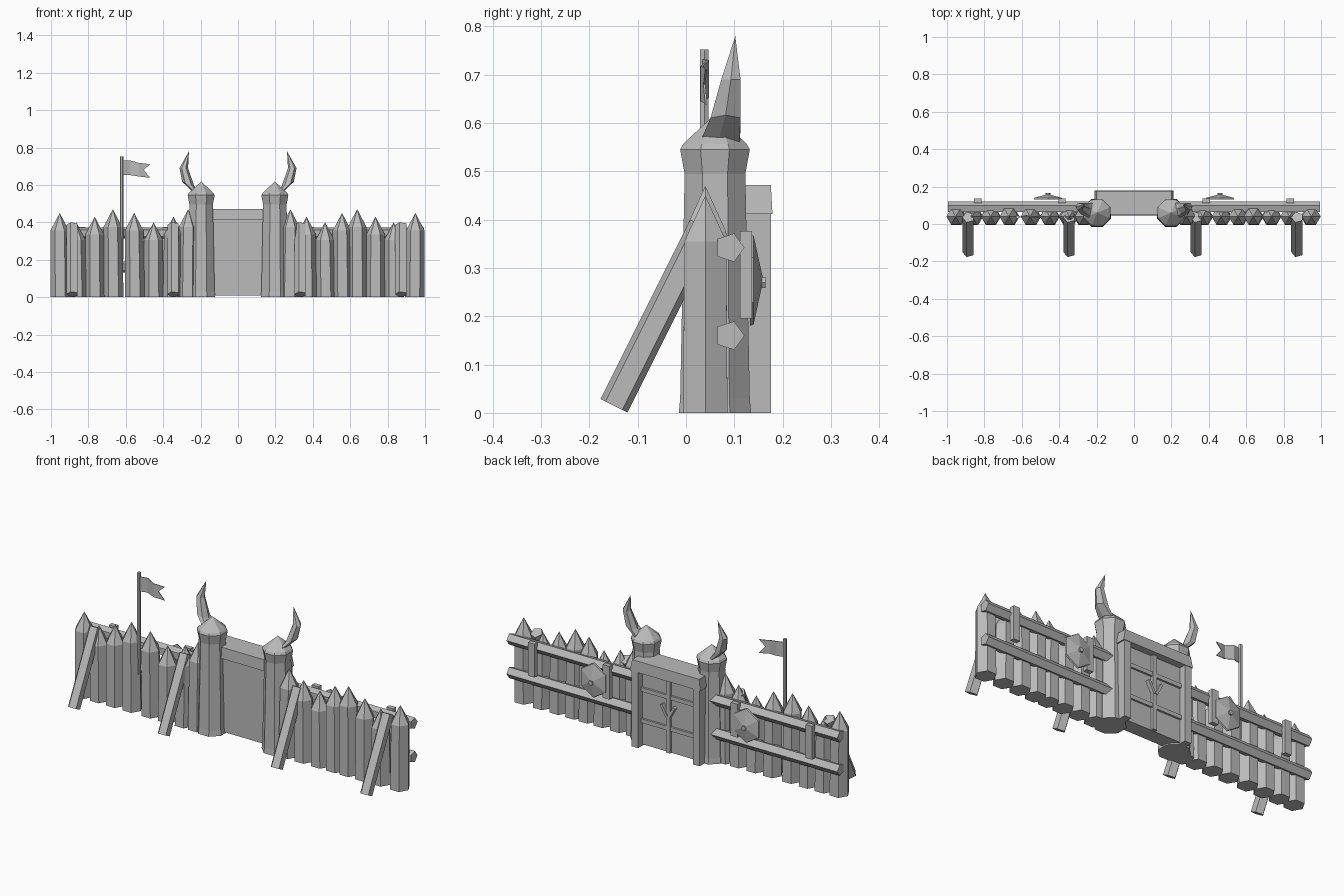
import bpy, bmesh, math, random
from mathutils import Vector, Matrix

random.seed(4)
if "Cube" in bpy.data.objects:
    bpy.data.objects.remove(bpy.data.objects["Cube"], do_unlink=True)

GREY = (0.5, 0.5, 0.5, 1)
mat = bpy.data.materials.new("plain_grey")
mat.use_nodes = True
mat.diffuse_color = GREY
mat.node_tree.nodes["Principled BSDF"].inputs["Base Color"].default_value = GREY


def finish(name, bm):
    bmesh.ops.recalc_face_normals(bm, faces=bm.faces)
    mesh = bpy.data.meshes.new(name)
    bm.to_mesh(mesh)
    bm.free()
    mesh.materials.append(mat)
    obj = bpy.data.objects.new(name, mesh)
    bpy.context.collection.objects.link(obj)
    return obj


def loft(name, rings, sides, u=(1, 0, 0), v=(0, 1, 0), turn=0.0):
    """Skin rings of (centre, radius); a zero radius closes to a point."""
    bm = bmesh.new()
    u, v = Vector(u), Vector(v)
    loops = []
    for centre, radius in rings:
        c = Vector(centre)
        if radius == 0:
            loops.append([bm.verts.new(c)])
            continue
        angles = [turn + math.tau * i / sides for i in range(sides)]
        loops.append([bm.verts.new(c + radius * (u * math.cos(a) + v * math.sin(a))) for a in angles])
    for a, b in zip(loops, loops[1:]):
        for i in range(sides):
            j = (i + 1) % sides
            if len(b) == 1:
                bm.faces.new((a[i], a[j], b[0]))
            else:
                bm.faces.new((a[i], a[j], b[j], b[i]))
    for loop in (loops[0], loops[-1]):
        if len(loop) > 1:
            bm.faces.new(loop)
    return finish(name, bm)


def box(name, low, high, top_inset=0.0, tilt=0.0):
    low, high = Vector(low), Vector(high)
    bm = bmesh.new()
    bmesh.ops.create_cube(bm, size=1)
    for vert in bm.verts:
        if vert.co.z > 0:
            vert.co.x *= 1 - top_inset
            vert.co.y *= 1 - top_inset
        vert.co = Vector([c * d for c, d in zip(vert.co, high - low)])
    bmesh.ops.rotate(bm, verts=bm.verts, matrix=Matrix.Rotation(tilt, 3, 'Y'))
    bmesh.ops.translate(bm, verts=bm.verts, vec=(low + high) / 2)
    return finish(name, bm)


# Sharpened wall stakes
stake_x = {"right": (-.95, -.86, -.765, -.665, -.55, -.45, -.35, -.27),
           "left": (.945, .835, .735, .64, .56, .47, .37, .275)}
tips = (.45, .40, .43, .47, .45, .40, .43, .47)
for side, xs in stake_x.items():
    for x, tip in zip(xs, tips):
        lean = random.uniform(-.006, .006)
        loft(side + "_stake", [((x, .04, 0), .053), ((x + lean, .04, tip - .095), .05),
                               ((x + lean, .04, tip), 0)], 6)

for side, s in (("right", -1), ("left", 1)):
    # Horizontal rails along the back
    for z in (.16, .342):
        loft(side + "_rail", [((s * .2, .09, z), .031), ((s * .995, .09, z), .031)],
             5, (0, 1, 0), (0, 0, 1))
    # Short battens over the rails
    for x in (.385, .835):
        box(side + "_batten", (s * x - .02, .112, .195), (s * x + .02, .137, .376))
    # Faceted shield with a boss
    loft(side + "_shield", [((s * .46, .132, .275), .095), ((s * .46, .14, .275), .092),
                            ((s * .46, .16, .275), 0)],
         6, (.92, 0, 0), (0, 0, 1), math.pi / 6)
    loft(side + "_shield_boss", [((s * .46, .15, .27), .013), ((s * .46, .165, .27), .013)],
         6, (1, 0, 0), (0, 0, 1))
    # Gate tower with flared head and pointed cap
    tx = s * .197
    profile = [(0, .081), (.03, .078), (.495, .068), (.545, .078), (.557, .071), (.618, 0)]
    loft(side + "_tower", [((tx, .06, z), r) for z, r in profile], 8, turn=math.pi / 8)
    # Curved horn on the tower
    path = [(.215, .07, .55, .047), (.266, .082, .605, .036),
            (.29, .093, .69, .023), (.262, .102, .78, 0)]
    tilts = ((.75, 0, -.65), (.9, 0, -.45), (1, 0, 0), (1, 0, 0))
    bm_rings = [((s * x, y, z), r) for x, y, z, r in path]
    horn = loft(side + "_horn", bm_rings, 6)
    # Tip the lower sections outward so they follow the curve
    for i, vert in enumerate(horn.data.vertices):
        ring = i // 6
        dx = vert.co.x - bm_rings[ring][0][0]
        vert.co.x = bm_rings[ring][0][0] + dx * tilts[ring][0]
        vert.co.z += dx * s * tilts[ring][2] * -.7
    # Gate side post
    xs = sorted((s * .165, s * .205))
    box(side + "_gate_post", (xs[0], .09, 0), (xs[1], .176, .415))

# Slanted five-sided braces on the front
axis = Vector((0, .447, .894))
across = Vector((0, .894, -.447))
for x in (-.885, -.345, .335, .873):
    foot = Vector((x, -.149, .015))
    loft("front_brace", [(foot, .033), (foot + axis * .415, .033)], 5, (-1, 0, 0), across)

# Gate door, lintel and door bars
box("gate_door", (-.2, .06, .008), (.2, .14, .43))
box("gate_lintel", (-.212, .045, .412), (.212, .179, .472), .05)
box("door_middle_bar", (-.012, .13, .01), (.012, .155, .415))
for z in (.14, .31):
    box("door_cross_bar", (-.168, .13, z - .011), (.168, .151, z + .011))
for s in (-1, 1):
    box("door_latch", (s * .022 - .007, .13, .2), (s * .022 + .007, .16, .27), tilt=s * .5)

# Flag pole and swallow-tailed pennant
loft("flag_pole", [((-.622, .038, .2), .01), ((-.622, .038, .752), .01)], 6)
bm = bmesh.new()
columns = [(-.617, .038, .732, .692, .652), (-.575, .048, .73, .69, .652),
           (-.53, .034, .718, .68, .645), (-.505, .04, .715, .68, .642)]
grid = [[bm.verts.new((x, y, z)) for z in zs] for x, y, *zs in columns]
for a, b in zip(grid, grid[1:]):
    for i in range(2):
        bm.faces.new((a[i], a[i + 1], b[i + 1], b[i]))
for i, z in ((0, .711), (2, .638)):
    bm.faces.new((grid[-1][i], grid[-1][1], bm.verts.new((-.47, .044, z))))
flag = finish("flag", bm)
solid = flag.modifiers.new("thickness", 'SOLIDIFY')
solid.thickness = .004
